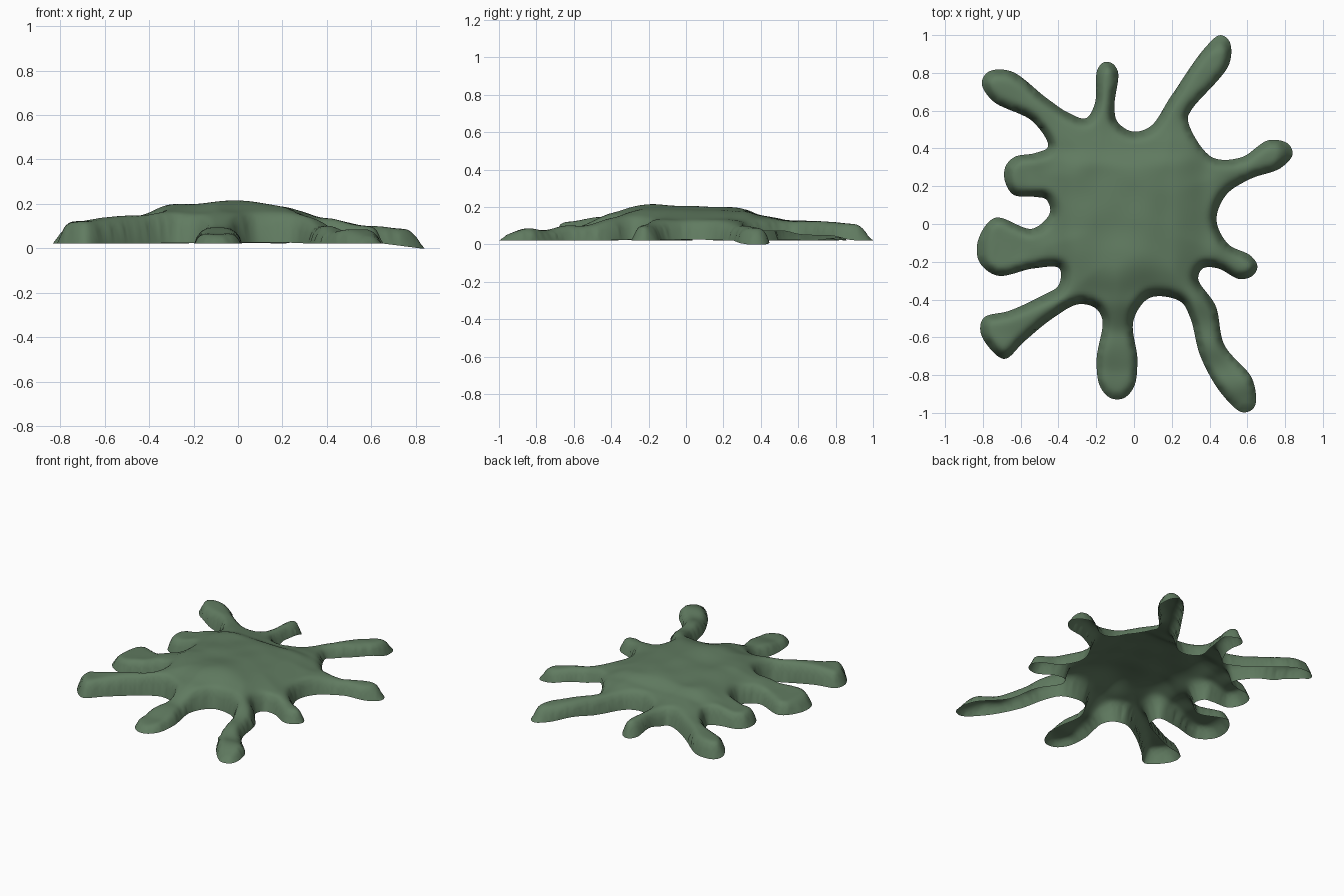
import bpy, bmesh, math
from mathutils import Vector, kdtree, noise
from mathutils.geometry import delaunay_2d_cdt

if "Cube" in bpy.data.objects:
    bpy.data.objects.remove(bpy.data.objects["Cube"])

# Arms, clockwise: (stations of x, y, half width), tip, valley points that follow
ARMS = [
    ([(.25, .64, .065), (.44, .89, .077)], (.485, .99), [(.285, .55), (.41, .355)]),
    ([(.59, .295, .062), (.745, .37, .08)], (.835, .40), [(.487, .153), (.437, .02)]),
    ([(.47, -.17, .07), (.59, -.23, .068)], (.65, -.25), [(.365, -.235), (.34, -.29)]),
    ([(.365, -.465, .074), (.415, -.67, .07), (.545, -.86, .09)], (.61, -.99),
     [(.245, -.41), (.085, -.39)]),
    ([(-.085, -.51, .082), (-.09, -.72, .108), (-.09, -.86, .09)], (-.09, -.93),
     [(-.205, -.445), (-.295, -.425)]),
    ([(-.46, -.44, .066), (-.62, -.54, .09), (-.74, -.605, .122)], (-.80, -.61),
     [(-.40, -.325), (-.395, -.235)]),
    ([(-.535, -.13, .105), (-.73, -.12, .153)], (-.83, -.14), [(-.445, .06), (-.465, .13)]),
    ([(-.525, .26, .116), (-.635, .255, .1)], (-.69, .265), [(-.455, .41)]),
    ([(-.50, .605, .072), (-.70, .73, .092)], (-.795, .78), [(-.35, .59), (-.255, .56)]),
    ([(-.155, .635, .052), (-.14, .81, .055)], (-.14, .862),
     [(-.09, .545), (-.01, .49), (.085, .515)]),
]

# Ridge heights along x and along y
RIDGE_X = [(-.84, .08), (-.75, .12), (-.6, .135), (-.45, .155), (-.3, .21), (-.18, .2),
           (0, .225), (.2, .19), (.4, .14), (.6, .1), (.75, .08), (.84, .035)]
RIDGE_Y = [(-1, .05), (-.8, .095), (-.6, .13), (-.4, .175), (-.2, .225), (0, .205),
           (.3, .19), (.4, .155), (.6, .125), (.8, .118), (.9, .105), (1, .05)]

# Lower arms and raised rims: x, y, radius, amount
DIPS = [(-.09, -.68, .32, .035), (.44, -.62, .3, .03),
        (-.7, -.12, .25, .03), (-.62, .26, .2, .025)]
LIFTS = [(.34, .46, .25, .05), (.4, .75, .2, .025),
         (-.1, .7, .17, .03), (-.74, .67, .14, .025)]


def ease(v):
    v = min(1, max(0, v))
    return v * v * (3 - 2 * v)


def bumps(table, x, y):
    return sum(amount * ease(1.4 - 1.4 * math.hypot(x - cx, y - cy) / reach)
               for cx, cy, reach, amount in table)


def ramp(table, v):
    for (a, za), (b, zb) in zip(table, table[1:]):
        if v <= b:
            return za + (zb - za) * ease((v - a) / (b - a))
    return table[-1][1]


def control_points():
    pts = []
    for stations, tip, valley in ARMS:
        tip = Vector(tip)
        d = (tip - Vector(stations[0][:2])).normalized()
        n = Vector((-d.y, d.x))
        blunt = n * stations[-1][2] * .38
        pts += [Vector((x, y)) + n * w for x, y, w in stations]
        pts += [tip + blunt - d * .008, tip - blunt - d * .008]
        pts += [Vector((x, y)) - n * w for x, y, w in reversed(stations)]
        pts += [Vector(v) for v in valley]
    return pts


def smooth_loop(pts, steps):
    """Closed centripetal spline through the points."""
    out = []
    for i in range(len(pts)):
        p = [pts[(i + k) % len(pts)] for k in (-1, 0, 1, 2)]
        t = [0]
        for a, b in zip(p, p[1:]):
            t.append(t[-1] + math.sqrt((b - a).length))
        for s in range(steps):
            u = t[1] + (t[2] - t[1]) * s / steps
            q = list(p)
            for level in (1, 2):
                q = [q[j].lerp(q[j + 1], (u - t[j]) / (t[j + level] - t[j]))
                     for j in range(len(q) - 1)]
            out.append(q[0].lerp(q[1], (u - t[1]) / (t[2] - t[1])))
    return out


outline = smooth_loop(control_points(), 10)
outline.reverse()
edge_tree = kdtree.KDTree(len(outline))
for i, p in enumerate(outline):
    edge_tree.insert((p.x, p.y, 0), i)
edge_tree.balance()


def edge_distance(x, y):
    return edge_tree.find((x, y, 0))[2]


def height(x, y, d):
    r = math.hypot(x, y)
    # rim sits just above the ground and dips at the right-hand tip
    rim = .022 + .015 * max(0, 1 - r / .6) + bumps(LIFTS, x, y)
    rim -= .022 * min(1, max(0, (x - .65) / .17))
    top = 1.05 * (ramp(RIDGE_X, x) ** -8 + ramp(RIDGE_Y, y) ** -8) ** -.125
    top -= bumps(DIPS, x, y)
    # the body slopes gently towards its edge
    top *= 1 - .13 * ease((.75 - r) / .3) * (1 - ease(d / .25))
    top += .008 * noise.noise((x * 6, y * 6, 0))
    t = min(1, d / .06)
    return rim + max(.01, top - rim) * math.sqrt(1 - (1 - t) ** 2)


# Fill the outline with an even field of points
STEP = .016
points = list(outline)
for j in range(-63, 64):
    for i in range(-55, 55):
        x, y = (i + .5 * (j % 2)) * STEP, j * STEP
        if edge_distance(x, y) > .009:
            points.append(Vector((x, y)))
verts, _, faces, *_ = delaunay_2d_cdt(points, [], [list(range(len(outline)))], 1, 1e-5)

# Raise the sheet into a hollow, open-bottomed shell
bm = bmesh.new()
bvs = [bm.verts.new((v.x, v.y, 0)) for v in verts]
for f in faces:
    bm.faces.new([bvs[k] for k in f])
bmesh.ops.delete(bm, geom=[v for v in bm.verts if not v.link_faces], context='VERTS')
for v in bm.verts:
    d = 0 if v.is_boundary else edge_distance(v.co.x, v.co.y)
    v.co.z = height(v.co.x, v.co.y, d)
inner = [v for v in bm.verts if not v.is_boundary]
for _ in range(2):
    bmesh.ops.smooth_vert(bm, verts=inner, factor=.5,
                          use_axis_x=False, use_axis_y=False, use_axis_z=True)
bm.normal_update()
for f in bm.faces:
    f.smooth = True
    if f.normal.z < 0:
        f.normal_flip()
mesh = bpy.data.meshes.new("splat")
bm.to_mesh(mesh)
bm.free()

green = bpy.data.materials.new("moss_green")
green.diffuse_color = (.118, .198, .118, 1)
green.use_nodes = True
green.node_tree.nodes["Principled BSDF"].inputs["Base Color"].default_value = green.diffuse_color
mesh.materials.append(green)
bpy.context.collection.objects.link(bpy.data.objects.new("splat", mesh))
